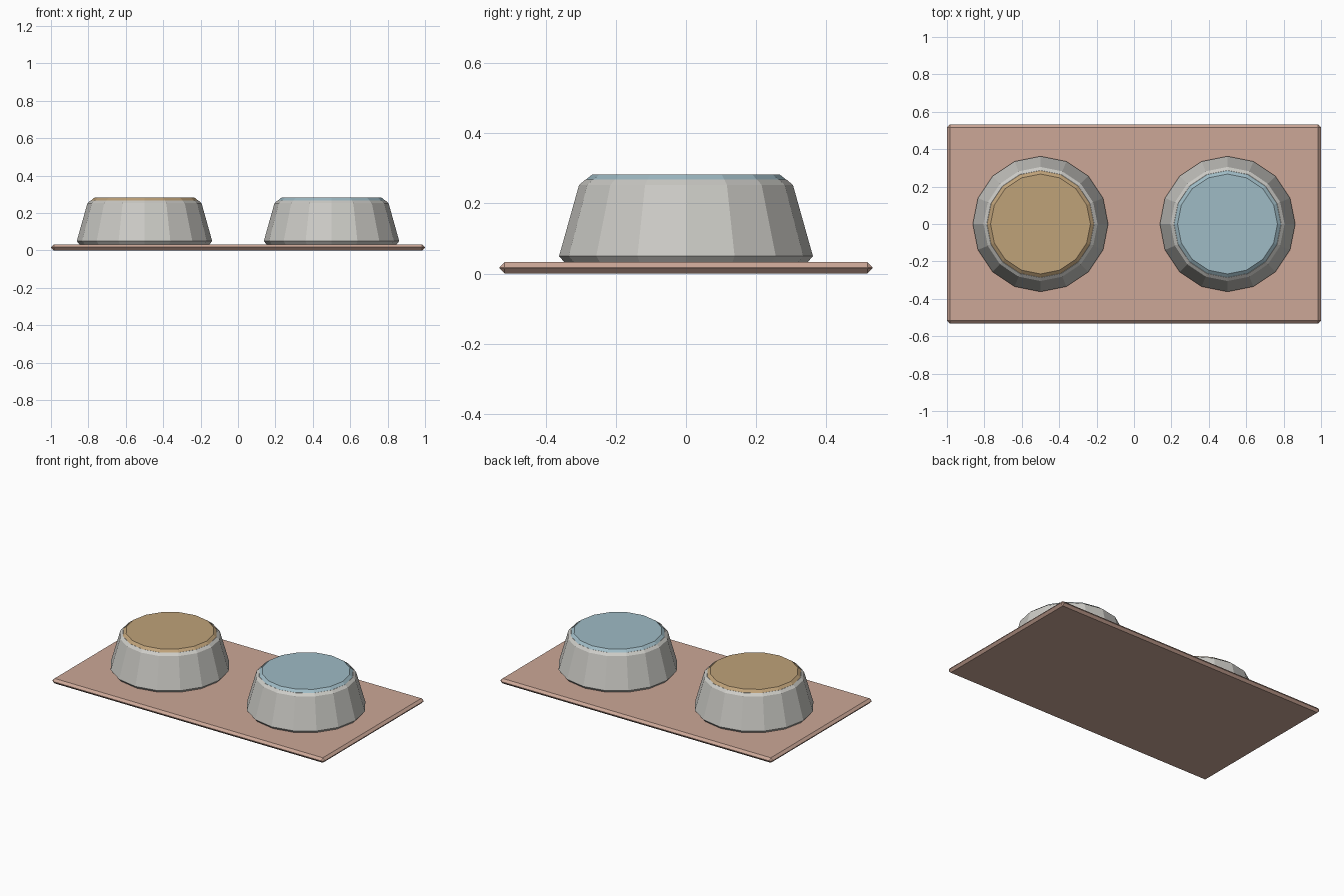
import bpy, bmesh
from math import cos, sin, tau

cube = bpy.data.objects.get("Cube")
if cube:
    bpy.data.objects.remove(cube, do_unlink=True)


def linear(c):
    c /= 255
    return c / 12.92 if c <= 0.04045 else ((c + 0.055) / 1.055) ** 2.4


def material(name, *rgb):
    mat = bpy.data.materials.new(name)
    mat.use_nodes = True
    colour = [linear(c) for c in rgb] + [1]
    mat.diffuse_color = colour
    bsdf = next(n for n in mat.node_tree.nodes if n.type == 'BSDF_PRINCIPLED')
    bsdf.inputs["Base Color"].default_value = colour
    return mat


def finish(name, bm, mat, location):
    bmesh.ops.recalc_face_normals(bm, faces=bm.faces)
    mesh = bpy.data.meshes.new(name)
    bm.to_mesh(mesh)
    bm.free()
    mesh.materials.append(mat)
    obj = bpy.data.objects.new(name, mesh)
    obj.location = location
    bpy.context.collection.objects.link(obj)
    return obj


def lathe(name, profile, mat, x, sides=16):
    """Closed flat-shaded solid turned from (radius, height) points."""
    bm = bmesh.new()
    rings = [[bm.verts.new((r * cos(tau * i / sides), r * sin(tau * i / sides), z))
              for i in range(sides)] for r, z in profile]
    for low, high in zip(rings, rings[1:]):
        for i in range(sides):
            j = (i + 1) % sides
            bm.faces.new((low[i], low[j], high[j], high[i]))
    bm.faces.new(rings[0][::-1])
    bm.faces.new(rings[-1])
    return finish(name, bm, mat, (x, 0, 0))


clay = material("mat pink", 204, 167, 151)
metal = material("bowl grey", 204, 203, 198)
kibble = material("food tan", 191, 162, 121)
blue = material("water blue", 159, 187, 197)

# Thin floor mat with chamfered edges
bm = bmesh.new()
bmesh.ops.create_cube(bm, size=1)
bmesh.ops.scale(bm, vec=(2, 1.064, 0.033), verts=bm.verts)
bmesh.ops.bevel(bm, geom=bm.edges[:], offset=0.015, segments=1, affect='EDGES')
finish("floor_mat", bm, clay, (0, 0, 0.0165))

# Two tapered bowls, each with its contents showing above the rim
bowl = [(0.345, 0.03), (0.362, 0.05), (0.305, 0.253), (0.287, 0.268)]
filling = [(0.287, 0.267), (0.267, 0.283)]
for side, x, content, mat in (("right", -0.5, "food", kibble),
                              ("left", 0.5, "water", blue)):
    lathe(side + "_bowl", bowl, metal, x)
    lathe(content, filling, mat, x)
